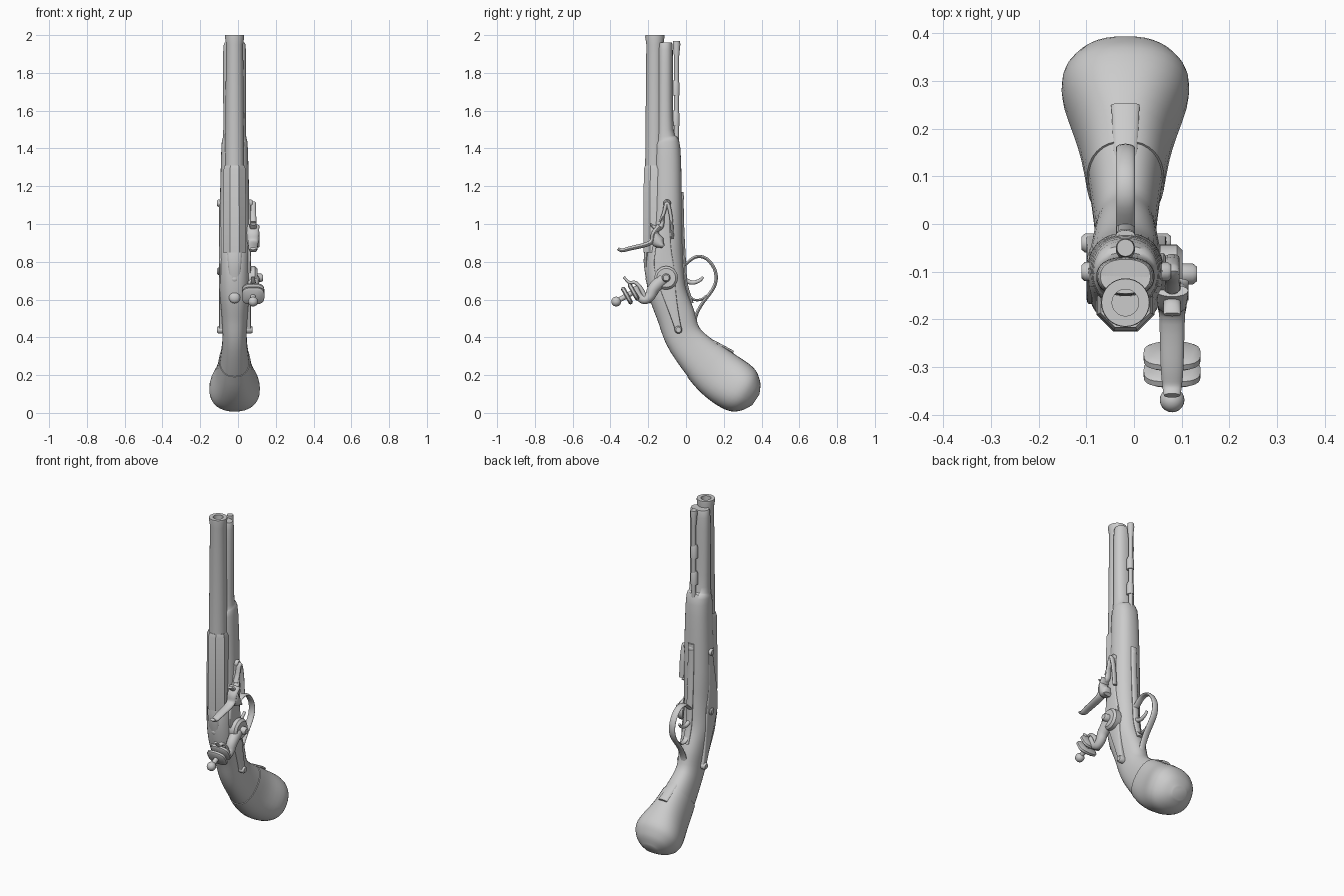
import bpy, bmesh, math
from mathutils import Vector

if "Cube" in bpy.data.objects:
    bpy.data.objects.remove(bpy.data.objects["Cube"])

MIDDLE = -.018       # middle plane of the pistol
LOCK = .08           # plane of the lock parts
UP = Vector((0, 0, 1))
RIGHT = Vector((1, 0, 0))

grey = bpy.data.materials.new("plain_grey")
grey.use_nodes = True
grey.diffuse_color = (.6, .6, .6, 1)
grey.node_tree.nodes["Principled BSDF"].inputs["Base Color"].default_value = grey.diffuse_color


def finish(name, bm):
    bmesh.ops.recalc_face_normals(bm, faces=bm.faces[:])
    mesh = bpy.data.meshes.new(name)
    bm.to_mesh(mesh)
    bm.free()
    mesh.materials.append(grey)
    part = bpy.data.objects.new(name, mesh)
    bpy.context.collection.objects.link(part)
    bpy.ops.object.select_all(action='DESELECT')
    part.select_set(True)
    bpy.context.view_layer.objects.active = part
    bpy.ops.object.shade_smooth_by_angle(angle=math.radians(40))


def ring(centre, across, along, sides=24, power=2, phase=0):
    """Superellipse spanned by two half-axes."""
    def bend(value):
        return math.copysign(abs(value) ** (2 / power), value)
    turns = [math.tau * (i + phase) / sides for i in range(sides)]
    return [centre + across * bend(math.cos(t)) + along * bend(math.sin(t)) for t in turns]


def skin(name, rings):
    """Join rings of points into a closed surface."""
    bm = bmesh.new()
    loops = [[bm.verts.new(point) for point in points] for points in rings]
    for low, high in zip(loops, loops[1:]):
        for i in range(len(low)):
            bm.faces.new((low[i - 1], low[i], high[i], high[i - 1]))
    bm.faces.new(loops[0])
    bm.faces.new(loops[-1])
    finish(name, bm)


def smooth(rows, steps=5):
    """Catmull-Rom curve through rows of numbers."""
    rows = [Vector(row) for row in rows]
    ends = [rows[0]] + rows + [rows[-1]]
    curve = []
    for a, b, c, d in zip(ends, ends[1:], ends[2:], ends[3:]):
        for k in range(steps):
            t = k / steps
            curve.append(b + ((c - a) * t + (2 * a - 5 * b + 4 * c - d) * t ** 2
                              + (3 * b - a - 3 * c + d) * t ** 3) / 2)
    return curve + [rows[-1]]


def follow(name, x, rows, sides=16, power=2):
    """Section drawn square to a path; rows: y, z, half thickness, half width."""
    rings = []
    for i, (y, z, thick, wide) in enumerate(rows):
        step = rows[min(i + 1, len(rows) - 1)] - rows[max(i - 1, 0)]
        normal = Vector((0, -step[1], step[0])).normalized()
        rings.append(ring(Vector((x, y, z)), normal * thick, RIGHT * wide, sides, power))
    skin(name, rings)


def bar(name, x, path, thick, wide, taper=1, bulge=0, power=2):
    """Curved bar that tapers towards its end and swells in its middle."""
    points = smooth(path)
    rows = []
    for i, point in enumerate(points):
        t = i / (len(points) - 1)
        scale = 1 + (taper - 1) * t
        swell = bulge * math.sin(math.pi * t) ** 2
        rows.append(Vector((*point, thick * scale + swell, wide * scale)))
    follow(name, x, rows, 16, power)


def turned(name, start, axis, profile, sides=24, phase=0):
    """Turned part; profile rows: distance along the axis, radius."""
    axis = Vector(axis).normalized()
    side = axis.orthogonal().normalized()
    skin(name, [ring(Vector(start) + axis * far, side * r, axis.cross(side) * r, sides, 2, phase)
                for far, r in profile])


def stud(name, start, axis, radius, length):
    """Short pin with a bevelled head."""
    turned(name, start, axis, [(0, radius), (length * .8, radius), (length, radius * .7)])


def ball(name, place, radius, flat=1):
    bm = bmesh.new()
    bmesh.ops.create_uvsphere(bm, u_segments=20, v_segments=12, radius=radius)
    for v in bm.verts:
        v.co = Vector(place) + v.co * Vector((1, flat, 1))
    finish(name, bm)


# stock from the fore-end to the butt, with a cap and back strap
stock = smooth([
    (-.11, 1.95, .03, .04), (-.11, 1.92, .04, .06), (-.11, 1.5, .045, .06),
    (-.1, 1.4, .07, .07), (-.1, 1, .08, .08), (-.115, .8, .1, .08),
    (-.1, .65, .1, .08), (-.055, .52, .1, .07), (0, .38, .1, .065),
    (.155, .22, .13, .09), (.28, .13, .13, .13), (.34, .09, .09, .1), (.37, .07, .03, .04)])
follow("stock", MIDDLE, stock, 32, 2.3)
follow("butt_cap", MIDDLE, [row + Vector((0, 0, .004, .004)) for row in stock[-18:]], 32, 2.3)
bar("butt_strap", MIDDLE, [(.1, .4), (.16, .37), (.25, .32)], .006, .02, 1.5)

# barrel with its bore, and the eight-sided breech
turned("barrel", (MIDDLE, -.165, .9), UP,
       [(0, .055), (1.05, .045), (1.09, .051), (1.1, .05), (1.1, .028), (.95, .028)], 32)
turned("breech", (MIDDLE, -.165, .85), UP, [(0, .066), (.44, .063), (.46, .056)], 8, .5)
bar("breech_tang", MIDDLE, [(-.2, .9), (-.212, .8), (-.2, .7), (-.18, .6)], .015, .045, .4)
ball("tang_screw", (MIDDLE, -.2, .71), .02, .7)
ball("thumb_stud", (MIDDLE, -.19, .61), .03, .6)

# ramrod and its pipes
turned("ramrod", (MIDDLE, -.05, 1.4), UP,
       [(0, .013), (.48, .013), (.55, .02), (.57, .018)])
for z in (1.52, 1.68):
    stud("ramrod_pipe", (MIDDLE, -.054, z), UP, .02, .08)

# lock plate and the plate opposite, with their screws
spine = [(-.1, 1.11), (-.12, .85), (-.1, .68), (-.04, .44)]
for name, side, reach in (("lock", 1, .06), ("side", -1, .056)):
    bar(name + "_plate", MIDDLE + side * reach, spine, .018, .026, 1, .035, 8)
    for y, z in (spine[0], spine[-1]):
        stud(name + "_screw", (MIDDLE + side * reach, y, z), RIGHT * side, .02, .036)
stud("side_screw", (-.08, -.1, .75), -RIGHT, .02, .03)

# pan, frizzen and its spring
bar("pan", LOCK, [(-.12, .88), (-.15, .91), (-.16, .96)], .01, .034, 1, .025)
bar("frizzen", LOCK, [(-.14, .99), (-.17, .95), (-.19, .9), (-.3, .87), (-.34, .86), (-.36, .87)],
    .016, .034, .5)
bar("frizzen_toe", LOCK, [(-.19, 1), (-.16, .98), (-.13, .99), (-.12, 1.04)], .006, .018, 1, .01)
bar("frizzen_spring", LOCK, [(-.14, 1.01), (-.12, 1.05), (-.1, 1.11), (-.08, 1.04), (-.07, .92)],
    .007, .015, 1, .003)

# cock: round base, curved neck, spur, jaws and clamping screw
turned("cock_base", (.055, -.105, .715), RIGHT, [(0, .062), (.035, .062), (.047, .05)], 32)
stud("cock_screw", (.09, -.105, .715), RIGHT, .022, .042)
bar("cock_neck", LOCK, [(-.12, .71), (-.17, .66), (-.19, .62), (-.22, .6), (-.25, .62), (-.27, .67)],
    .035, .034, .5)
bar("cock_spur", LOCK, [(-.21, .6), (-.24, .66), (-.27, .69), (-.3, .69), (-.33, .72)],
    .013, .02, .5)
clamp = Vector((0, -.9, -.5)).normalized()
root = Vector((LOCK, -.26, .65))
for name, far in (("lower_jaw", .02), ("upper_jaw", .06)):
    skin(name, [ring(root + clamp * (far + shift), clamp.cross(RIGHT) * size,
                     RIGHT * size * 1.2, 24, 3)
                for shift, size in ((-.012, .042), (-.006, .05), (.006, .05), (.012, .042))])
stud("jaw_screw", root, clamp, .014, .12)
ball("jaw_screw_knob", root + clamp * .125, .026)

# trigger guard with its long strap, scroll and trigger
bar("guard_strap", MIDDLE, [(-.023, 1.17), (-.02, 1), (-.01, .8), (0, .68), (.03, .58)],
    .01, .02)
ball("guard_finial", (MIDDLE, -.022, 1.14), .02, .6)
bar("trigger_guard", MIDDLE,
    [(-.01, .78), (.05, .825), (.11, .815), (.155, .75), (.15, .67), (.08, .57), (.05, .5),
     (.06, .44), (.1, .4)], .008, .02, 1, .001)
bar("guard_scroll", MIDDLE, [(.11, .62), (.08, .6), (.04, .6), (.01, .63)], .007, .017, .8)
bar("trigger", MIDDLE, [(-.02, .71), (.03, .69), (.07, .7), (.09, .72)], .014, .014, .5)
